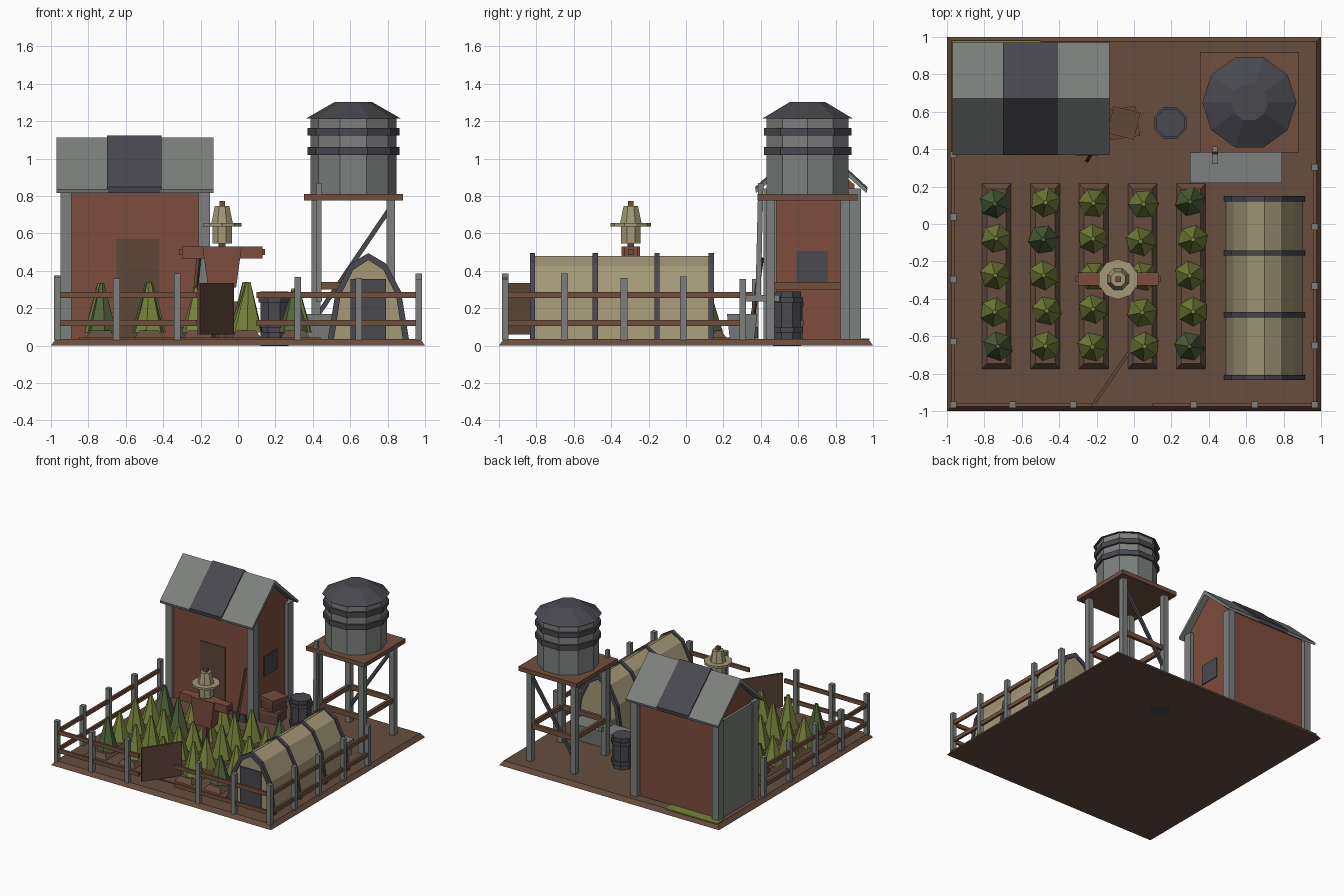
import bpy, bmesh, math, random
from mathutils import Vector, Matrix

if "Cube" in bpy.data.objects:
    bpy.data.objects.remove(bpy.data.objects["Cube"])

random.seed(4)


def mat(name, hexa):
    m = bpy.data.materials.new(name)
    lin = []
    for i in (0, 2, 4):
        c = int(hexa[i:i + 2], 16) / 255
        lin.append(c / 12.92 if c <= 0.04045 else ((c + 0.055) / 1.055) ** 2.4)
    m.diffuse_color = (*lin, 1)
    m.use_nodes = True
    m.node_tree.nodes["Principled BSDF"].inputs["Base Color"].default_value = m.diffuse_color
    return m


SOIL = mat("earth brown", "674E3F")
WOOD = mat("dark wood", "5E4738")
RUST = mat("barn red", "7E4D3D")
GREY = mat("weathered grey", "7C807D")
DARK = mat("slate", "48484F")
BEIGE = mat("canvas beige", "A39877")
GREEN = mat("leaf green", "78853C")
DEEP = mat("deep green", "52653A")
PLANK = mat("plank brown", "71503F")


def finish(name, bm, material):
    bmesh.ops.recalc_face_normals(bm, faces=bm.faces[:])
    me = bpy.data.meshes.new(name)
    bm.to_mesh(me)
    bm.free()
    me.materials.append(material)
    ob = bpy.data.objects.new(name, me)
    bpy.context.collection.objects.link(ob)
    return ob


def box(name, material, x0, x1, y0, y1, z0, z1, top=1.0, top_y=None, turn=0.0):
    """Box whose top face can be scaled and that can be turned about its middle."""
    bm = bmesh.new()
    bmesh.ops.create_cube(bm, size=1)
    rot = Matrix.Rotation(turn, 3, 'Z')
    for v in bm.verts:
        up = v.co.z > 0
        sx = top if up else 1
        sy = (top if top_y is None else top_y) if up else 1
        p = rot @ Vector((v.co.x * sx * (x1 - x0), v.co.y * sy * (y1 - y0), 0))
        v.co = p + Vector(((x0 + x1) / 2, (y0 + y1) / 2, z1 if up else z0))
    return finish(name, bm, material)


def cone(name, material, x, y, z0, z1, r0, r1, sides, turn=0.0):
    bm = bmesh.new()
    bmesh.ops.create_cone(bm, cap_ends=True, segments=sides, radius1=r0, radius2=r1, depth=z1 - z0)
    m = Matrix.Translation((x, y, (z0 + z1) / 2)) @ Matrix.Rotation(turn, 4, 'Z')
    bmesh.ops.transform(bm, matrix=m, verts=bm.verts[:])
    return finish(name, bm, material)


def prism(name, material, profile, a, b, axis):
    """Extrude a profile (other axis, z) along x or y from a to b."""
    bm = bmesh.new()
    ends = [[bm.verts.new((t, p, z) if axis == 'x' else (p, t, z)) for p, z in profile] for t in (a, b)]
    n = len(profile)
    for e in ends:
        bm.faces.new(e)
    for i in range(n):
        j = (i + 1) % n
        bm.faces.new((ends[0][i], ends[0][j], ends[1][j], ends[1][i]))
    return finish(name, bm, material)


def beam(name, material, p, q, w, h):
    p, q = Vector(p), Vector(q)
    d = q - p
    bm = bmesh.new()
    bmesh.ops.create_cube(bm, size=1)
    m = (Matrix.Translation((p + q) / 2) @ d.to_track_quat('Y', 'Z').to_matrix().to_4x4()
         @ Matrix.Diagonal((w, d.length, h, 1)))
    bmesh.ops.transform(bm, matrix=m, verts=bm.verts[:])
    return finish(name, bm, material)


# Ground slab, grass strip and garden patch
box("ground", SOIL, -1, 1, -1, 1, 0, 0.035, top=0.975)
box("grass_strip", GREEN, -0.97, -0.5, 0.9, 0.982, 0.03, 0.039)
box("garden_patch", SOIL, -0.85, 0.44, -0.81, 0.25, 0.03, 0.042)

# Barn body, corner posts, door and window
prism("barn_walls", RUST, [(0.44, 0.03), (0.90, 0.03), (0.90, 0.86), (0.67, 1.075), (0.44, 0.86)],
      -0.92, -0.18, 'x')
for x in (-0.92, -0.18):
    for y in (0.45, 0.90):
        box("barn_post", GREY, x - 0.03, x + 0.03, y - 0.035, y + 0.035, 0.03, 0.84)
box("barn_side_panel", GREY, -0.94, -0.915, 0.45, 0.90, 0.03, 0.83)
box("barn_door", WOOD, -0.65, -0.42, 0.432, 0.445, 0.03, 0.57)
box("barn_window", DARK, -0.185, -0.172, 0.59, 0.76, 0.34, 0.505)

# Barn roof in three panels, the middle one dark and raised
for x0, x1, m, up in ((-0.97, -0.695, GREY, 0), (-0.70, -0.41, DARK, 0.012), (-0.415, -0.13, GREY, 0)):
    prism("roof_panel", m, [(0.37, 0.835 + up), (0.67, 1.112 + up), (0.97, 0.835 + up),
                            (0.965, 0.815), (0.67, 1.075), (0.375, 0.815)], x0, x1, 'x')

# Tool leaning on the barn
beam("leaning_pole", WOOD, (-0.25, 0.34, 0.04), (-0.21, 0.405, 0.47), 0.018, 0.018)
box("tool_head", DARK, -0.31, -0.19, 0.365, 0.385, 0.04, 0.10)

# Crate stack and barrel
for z0, z1, s, a, dx in ((0.03, 0.135, 0.15, 0.15, 0), (0.14, 0.235, 0.135, -0.25, 0.005)):
    x, y, h = -0.06 + dx, 0.54, s / 2
    box("crate", WOOD, x - h, x + h, y - h, y + h, z0, z1, turn=a)
    box("crate_lid", PLANK, x - h - .006, x + h + .006, y - h - .006, y + h + .006, z1 - 0.025, z1, turn=a)
cone("barrel", DARK, 0.195, 0.54, -0.001, 0.29, 0.08, 0.08, 8, math.pi / 8)
for z in (0.07, 0.23):
    cone("barrel_hoop", DARK, 0.195, 0.54, z, z + 0.03, 0.092, 0.092, 8, math.pi / 8)

# Water tower stand
TX, TY = 0.617, 0.65
for sx in (-1, 1):
    for sy in (-1, 1):
        x, y = TX + sx * 0.2, TY + sy * 0.2
        box("tower_leg", GREY, x - 0.023, x + 0.023, y - 0.023, y + 0.023, 0.03, 0.78)
for s in (-1, 1):
    box("tower_rail", PLANK, TX - 0.2, TX + 0.2, TY + s * 0.2 - 0.012, TY + s * 0.2 + 0.012, 0.30, 0.34)
    box("tower_rail", PLANK, TX + s * 0.2 - 0.012, TX + s * 0.2 + 0.012, TY - 0.2, TY + 0.2, 0.30, 0.34)
beam("tower_brace", DARK, (TX - 0.2, TY + 0.2, 0.15), (TX + 0.2, TY + 0.2, 0.74), 0.02, 0.025)
box("tower_platform", PLANK, TX - 0.265, TX + 0.265, TY - 0.268, TY + 0.268, 0.775, 0.81)

# Water tank with bands and roof
T = math.pi / 10
cone("tank", GREY, TX, TY, 0.81, 1.225, 0.23, 0.23, 10, T)
for z in (1.02, 1.122):
    cone("tank_band", DARK, TX, TY, z, z + 0.042, 0.246, 0.246, 10, T)
cone("tank_roof", DARK, TX, TY, 1.215, 1.302, 0.252, 0.10, 10, T)

# Water pipe, spout and trough
beam("water_pipe", GREY, (0.433, 0.40, 0.87), (0.433, 0.385, 0.24), 0.028, 0.028)
box("spout", GREY, 0.418, 0.448, 0.32, 0.50, 0.235, 0.27)
box("trough", GREY, 0.32, 0.77, 0.235, 0.365, 0.03, 0.17, top=1.09, top_y=1.25)

# Tunnel greenhouse with ribs
arch = [(-0.205, 0.03), (-0.165, 0.28), (-0.09, 0.425), (0, 0.48),
        (0.09, 0.425), (0.165, 0.28), (0.205, 0.03)]
GX = 0.697
prism("greenhouse_cover", BEIGE, [(GX + x, z) for x, z in arch], -0.825, 0.14, 'y')
for y in (-0.82, -0.485, -0.155, 0.135):
    prism("greenhouse_rib", DARK, [(GX + x * 1.06, z * 1.03) for x, z in arch]
          + [(GX + x * 0.9, 0.03 + (z - 0.03) * 0.95) for x, z in reversed(arch)], y - 0.014, y + 0.014, 'y')
box("greenhouse_door", DARK, GX - 0.095, GX + 0.095, -0.834, -0.82, 0.03, 0.355)

# Planting beds and crops, with a few deeper green plants
dark_spots = {(0, 0), (1, 1), (0, 4), (4, 0), (4, 4)}
for i, x in enumerate((-0.735, -0.475, -0.215, 0.045, 0.305)):
    box("planting_bed", SOIL, x - 0.083, x + 0.083, -0.78, 0.222, 0.035, 0.08, top=0.62, top_y=0.93)
    for j, y in enumerate((0.11, -0.085, -0.275, -0.465, -0.66)):
        h = random.uniform(0.29, 0.345)
        px, py = x + random.uniform(-0.012, 0.012), y + random.uniform(-0.01, 0.01)
        cone("crop", DEEP if (i, j) in dark_spots else GREEN,
             px, py, 0.07, h, 0.082, 0.012, 6, random.uniform(0, 1))

# Scarecrow
SX, SY = -0.085, -0.295
box("scarecrow_pole", WOOD, SX - 0.018, SX + 0.018, SY - 0.018, SY + 0.018, 0.03, 0.56)
box("scarecrow_coat", RUST, SX - 0.075, SX + 0.075, SY - 0.045, SY + 0.045, 0.31, 0.53, top=1.4, top_y=1.1)
box("scarecrow_sleeves", RUST, SX - 0.215, SX + 0.215, SY - 0.035, SY + 0.035, 0.465, 0.53)
box("scarecrow_arm", PLANK, SX - 0.23, SX + 0.23, SY - 0.014, SY + 0.014, 0.485, 0.515)
cone("scarecrow_head", BEIGE, SX, SY, 0.545, 0.65, 0.056, 0.056, 8, math.pi / 8)
cone("hat_brim", BEIGE, SX, SY, 0.637, 0.655, 0.108, 0.108, 10)
cone("hat_crown", BEIGE, SX, SY, 0.655, 0.745, 0.062, 0.042, 8, math.pi / 8)
box("pole_tip", PLANK, SX - 0.015, SX + 0.015, SY - 0.015, SY + 0.015, 0.74, 0.772)


# Fence posts and rails
def fence_post(x, y):
    box("fence_post", GREY, x - 0.018, x + 0.018, y - 0.018, y + 0.018, 0.03, random.uniform(0.355, 0.385))


E = 0.967
for x in (-E, -0.65, -0.325, 0.32, 0.645, E):
    fence_post(x, -E)
for y in (0.37, 0.037, -0.297, -0.63):
    fence_post(-E, y)
for y in (0.303, -0.015, -0.332, -0.65):
    fence_post(E, y)
for z in (0.12, 0.27):
    for a, b in (((-E, -E), (-0.22, -E)), ((0.1, -E), (E, -E)),
                 ((-E, -E), (-E, 0.38)), ((E, -E), (E, 0.31))):
        beam("fence_rail", PLANK, (*a, z), (*b, z), 0.018, 0.032)

# Open gate
beam("gate", WOOD, (-0.21, -0.955, 0.197), (-0.03, -0.69, 0.197), 0.018, 0.275)
